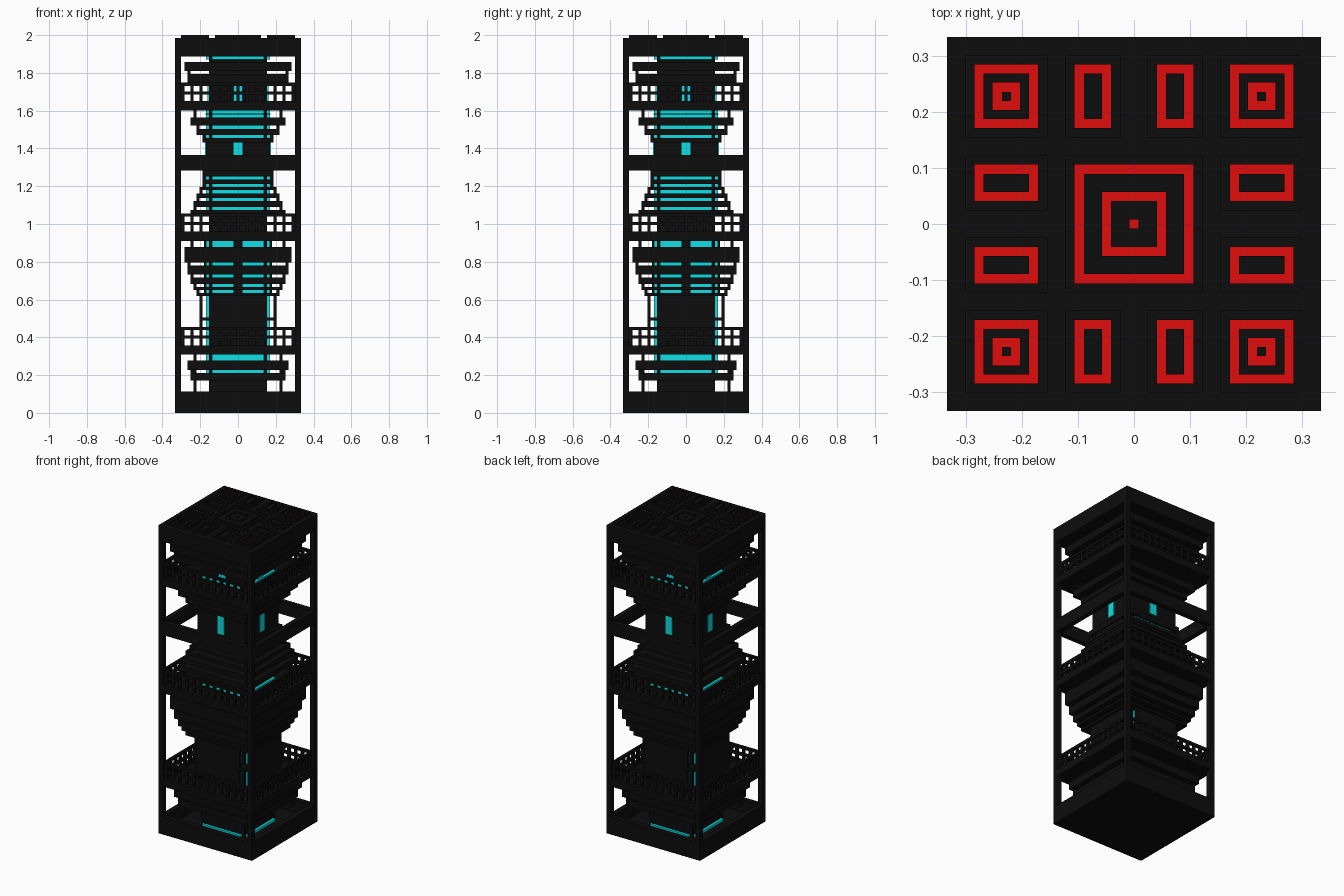
import bpy, bmesh

if "Cube" in bpy.data.objects:
    bpy.data.objects.remove(bpy.data.objects["Cube"])

U = 2 / 123          # the tower sits on a 41 x 41 x 123 block grid


def mat(name, c):
    m = bpy.data.materials.new(name)
    m.diffuse_color = (*c, 1)
    m.use_nodes = True
    m.node_tree.nodes["Principled BSDF"].inputs["Base Color"].default_value = m.diffuse_color
    return m


BLACK = mat("black", (0.004, 0.004, 0.004))
CYAN = mat("cyan", (0.004, 0.75, 0.78))
RED = mat("red", (0.75, 0.004, 0.004))


def part(name, boxes, m=BLACK):
    """One object made of boxes (x0, x1, y0, y1, z0, z1) in grid units."""
    bm = bmesh.new()
    for x0, x1, y0, y1, z0, z1 in boxes:
        vs = bmesh.ops.create_cube(bm, size=1)["verts"]
        for v in vs:
            v.co = ((x1 if v.co.x > 0 else x0) * U,
                    (y1 if v.co.y > 0 else y0) * U,
                    (z1 if v.co.z > 0 else z0) * U)
    me = bpy.data.meshes.new(name)
    bm.to_mesh(me)
    bm.free()
    me.materials.append(m)
    ob = bpy.data.objects.new(name, me)
    bpy.context.collection.objects.link(ob)
    return ob


def sq(h, z0, z1):
    return (-h, h, -h, h, z0, z1)


def four(boxes):
    """Repeat boxes on all four sides."""
    out = []
    for b in boxes:
        for _ in range(4):
            out.append(b)
            x0, x1, y0, y1, z0, z1 = b
            b = (-y1, -y0, x0, x1, z0, z1)
    return out


def frame(cx, cy, hx, hy, t, z0, z1):
    """Rectangular ring with border t."""
    return [(cx - hx, cx + hx, cy - hy, cy - hy + t, z0, z1),
            (cx - hx, cx + hx, cy + hy - t, cy + hy, z0, z1),
            (cx - hx, cx - hx + t, cy - hy + t, cy + hy - t, z0, z1),
            (cx + hx - t, cx + hx, cy - hy + t, cy + hy - t, z0, z1)]


def glow(z0, z1):
    """Lit cladding on the four faces of the core."""
    return [(-10.5, 10.5, -8.5, 8.5, z0, z1), (-8.5, 8.5, -10.5, 10.5, z0, z1)]


def tiers(name, steps):
    """Stacked square ledges (half, z0, z1), with corner struts in the gaps."""
    boxes = [sq(*s) for s in steps]
    for (h0, _, a), (h1, b, _) in zip(steps, steps[1:]):
        if b > a:
            h = min(h0, h1)
            boxes += four([(h - 1, h, h - 1, h, a, b)])
    part(name, boxes)


# base tray, corner posts and core
part("base", [sq(20.5, 0, 2)] + frame(0, 0, 20.5, 20.5, 2, 2, 7))
part("corner_posts", four([(18.5, 20.5, 18.5, 20.5, 7, 116)]))
part("core", [sq(9.5, 2, 116)])

# balcony decks with rim, sunken floor and railing
for i, z in enumerate((19, 56, 98.5), 1):
    part(f"deck_{i}", [sq(18.5, z, z + 2)] + frame(0, 0, 20.5, 20.5, 2, z, z + 3))
    r = z + 3
    rail = [(-18.5, 18.5, -19.5, -18.5, r + 2.2, r + 3.2),
            (-18.5, 18.5, -19.5, -18.5, r + 5, r + 6)]
    rail += [(x - .5, x + .5, -19.5, -18.5, r, r + 5) for x in range(-18, 19, 3)]
    part(f"railing_{i}", four(rail))

# open beam ring between the posts
part("beam_ring", frame(0, 0, 20.5, 20.5, 2, 79, 84))

# stepped ledges
tiers("lower_ledges", [(15.5, 10.5, 13), (16.5, 14, 17)])
part("lower_struts", four([(13.5, 14.5, 13.5, 14.5, 7, 19)]))
tiers("bowl_ledges", [(13.5, 38, 39), (14.5, 40, 41), (15.5, 42, 44),
                      (16.5, 45, 48), (17.5, 49, 54)])
part("bowl_struts", four([(14.5, 15.5, 14.5, 15.5, 54, 56)]))
tiers("dome_ledges", [(15.5, 64, 66), (14.5, 67, 69), (13.5, 70, 71.5),
                      (12.5, 72.5, 73.5), (11.5, 74.5, 76), (11.5, 77, 79)])
part("tower_room", [sq(10.5, 79, 88)])
tiers("upper_bowl_ledges", [(11.5, 88, 89.5), (13.5, 90.5, 92.5), (15.5, 93.5, 96.2)])
part("upper_bowl_struts", four([(13.5, 14.5, 13.5, 14.5, 96.2, 98.5)]))
part("upper_bowl_band", [sq(10.6, 97.2, 97.5)])
tiers("crown_ledges", [(16.5, 107.5, 110.3), (17.5, 111.3, 114.3)])

# standing wall panels on the lower balcony
part("wall_panels", four([(-9.5, 9.5, -12.5, -11.5, 21, 38)]))
part("panel_ledge", [sq(12.5, 30, 31)])
part("bowl_pilasters", four([(-1.5, 1.5, -11, -9, 39, 56)]))

# lit cladding, floor strips and doors
bands = [(2, 3), (13, 14), (17, 19), (21, 38), (39, 56), (58, 59), (66, 78),
         (89, 96.2), (96.2, 98.5), (100.5, 101.5), (115, 116)]
part("lit_cladding", [b for z in bands for b in glow(*z)], CYAN)
part("tower_doors", four([(-1.5, 1.5, -10.8, -10, 80.5, 88)]), CYAN)
part("balcony_doors", four([(-1.5, 1.5, -10, -9, 101.5, 107.5)]), CYAN)

# roof slab with raised tiles and red grooves
part("roof_slab", [sq(20.5, 116, 122)])
tiles, red = [], []


def plate(cx, cy, hx, hy, z0=122, z1=123):
    return (cx - hx, cx + hx, cy - hy, cy + hy, z0, z1)


for cx in (-14, 14):                                   # corner tiles
    for cy in (-14, 14):
        tiles += frame(cx, cy, 4.5, 4.5, 1, 122, 123)
        tiles += frame(cx, cy, 2.5, 2.5, 1, 122, 123)
        tiles.append(plate(cx, cy, .5, .5))
        red.append(plate(cx, cy, 3.6, 3.6, 121.9, 122.1))
for s in (-4.5, 4.5):                                  # edge tiles
    for t in (-14, 14):
        for cx, cy, hx, hy in ((s, t, 3, 4.5), (t, s, 4.5, 3)):
            tiles += frame(cx, cy, hx, hy, 1, 122, 123)
            tiles.append(plate(cx, cy, hx - 2, hy - 2))
            red.append(plate(cx, cy, hx - .9, hy - .9, 121.9, 122.1))
tiles += frame(0, 0, 7.5, 7.5, 1, 122, 123)            # centre tile
tiles += frame(0, 0, 5.5, 5.5, 2, 122, 123)
tiles += frame(0, 0, 2.5, 2.5, 2, 122, 123)
red.append(plate(0, 0, 6.6, 6.6, 121.9, 122.1))
part("roof_tiles", tiles)
part("roof_grooves", red, RED)
